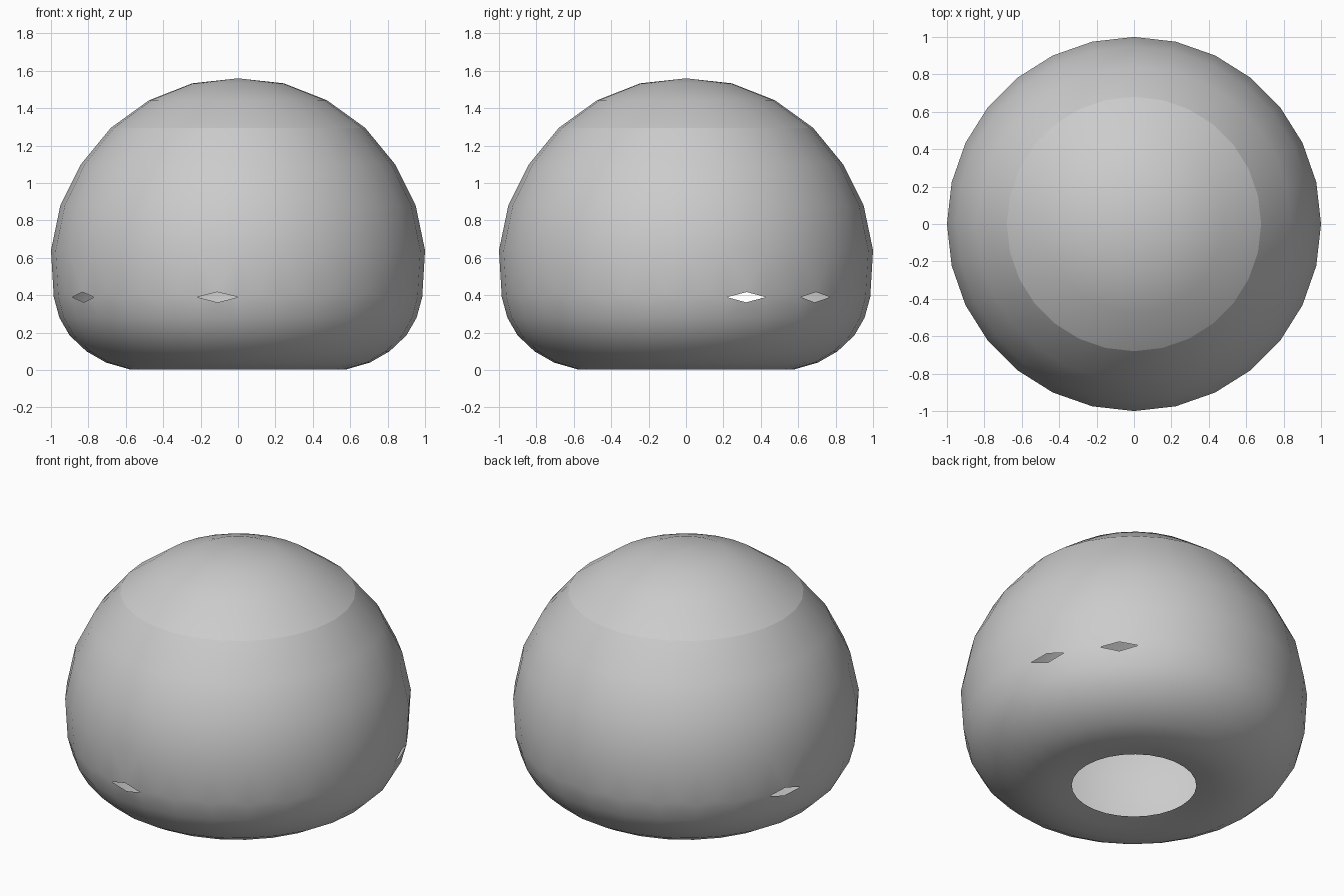
import bpy, bmesh, math

if "Cube" in bpy.data.objects:
    bpy.data.objects.remove(bpy.data.objects["Cube"], do_unlink=True)

SIDES = 28
STEP = 2 * math.pi / SIDES

grey = bpy.data.materials.new("plain grey")
grey.use_nodes = True
grey.diffuse_color = (0.6, 0.6, 0.6, 1)
grey.node_tree.nodes["Principled BSDF"].inputs["Base Color"].default_value = (0.6, 0.6, 0.6, 1)


def ring(bm, r, z, shift=0.0):
    """One circle of vertices, shifted by a share of a segment."""
    return [bm.verts.new((r * math.cos((i + shift) * STEP),
                          r * math.sin((i + shift) * STEP), z)) for i in range(SIDES)]


def bridge(bm, a, b):
    for i in range(SIDES):
        j = (i + 1) % SIDES
        bm.faces.new((a[i], a[j], b[j], b[i]))


def lathe(bm, profile):
    rings = [ring(bm, r, z) for r, z in profile]
    for a, b in zip(rings, rings[1:]):
        bridge(bm, a, b)
    return rings


def finish(bm, name):
    bmesh.ops.triangulate(bm, faces=[f for f in bm.faces if len(f.verts) > 4])
    mesh = bpy.data.meshes.new(name)
    bm.to_mesh(mesh)
    bm.free()
    mesh.materials.append(grey)
    mesh.shade_smooth()
    obj = bpy.data.objects.new(name, mesh)
    bpy.context.collection.objects.link(obj)
    return obj


# Body shell: open base, rounded belly, open at the shoulder
bm = bmesh.new()
lower = lathe(bm, [(0.36, 0.025), (0.46, 0.008), (0.58, 0.004), (0.705, 0.04),
                   (0.81, 0.10), (0.90, 0.185), (0.955, 0.28)])
upper = lathe(bm, [(1.0, 0.64), (0.95, 0.88), (0.84, 1.10), (0.68, 1.295)])

# Band of diamonds round the belly, a few of them left open
belt = ring(bm, 0.985, 0.39)
tops = ring(bm, 0.983, 0.417, 0.5)
bottoms = ring(bm, 0.972, 0.362, 0.5)
open_diamonds = {1, 3, 12, 16, 20}
for i in range(SIDES):
    j = (i + 1) % SIDES
    if i not in open_diamonds:
        bm.faces.new((belt[i], bottoms[i], belt[j], tops[i]))
    for a, b, c in ((belt[i], tops[i], upper[0][i]),
                    (tops[i], belt[j], upper[0][j]),
                    (tops[i], upper[0][j], upper[0][i]),
                    (bottoms[i], belt[i], lower[-1][i]),
                    (belt[j], bottoms[i], lower[-1][j]),
                    (bottoms[i], lower[-1][i], lower[-1][j])):
        bm.faces.new((a, b, c))
bmesh.ops.recalc_face_normals(bm, faces=bm.faces)
finish(bm, "body_shell")

# Crown: separate domed cap closing the shoulder
bm = bmesh.new()
crown = lathe(bm, [(0.68, 1.295), (0.475, 1.443), (0.245, 1.533)])
tip = bm.verts.new((0, 0, 1.56))
for i in range(SIDES):
    bm.faces.new((crown[-1][i], crown[-1][(i + 1) % SIDES], tip))
finish(bm, "crown_cap")
